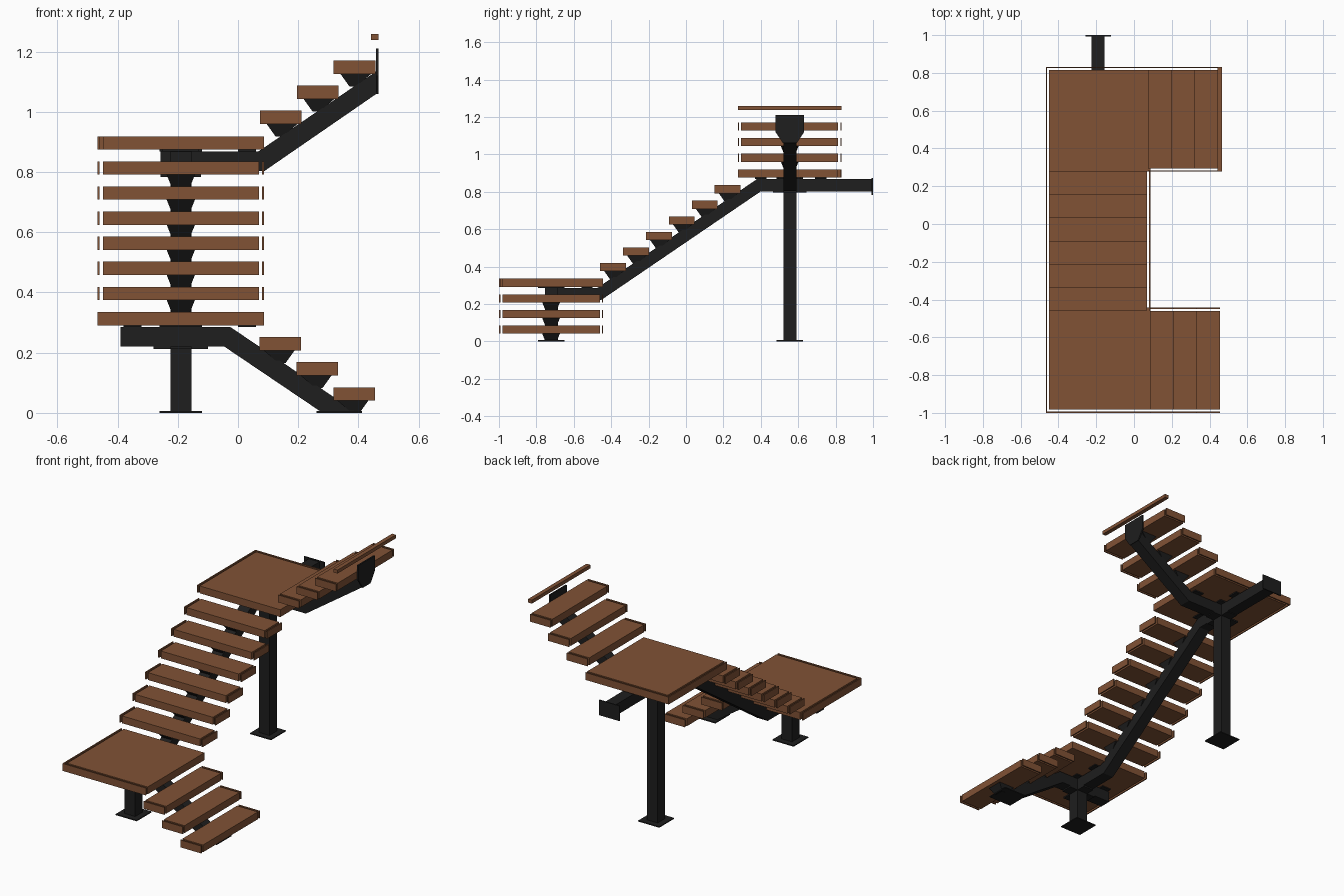
import bpy, bmesh
from mathutils import Vector

if "Cube" in bpy.data.objects:
    bpy.data.objects.remove(bpy.data.objects["Cube"])


def material(name, rgb):
    m = bpy.data.materials.new(name)
    m.diffuse_color = (*rgb, 1)
    m.use_nodes = True
    m.node_tree.nodes["Principled BSDF"].inputs["Base Color"].default_value = m.diffuse_color
    return m


WOOD = material("brown wood", (0.22, 0.085, 0.036))
STEEL = material("black steel", (0.013, 0.013, 0.013))


def finish(name, bm, mat):
    bmesh.ops.recalc_face_normals(bm, faces=bm.faces)
    me = bpy.data.meshes.new(name)
    bm.to_mesh(me)
    bm.free()
    me.materials.append(mat)
    ob = bpy.data.objects.new(name, me)
    bpy.context.collection.objects.link(ob)
    return ob


def box(name, x0, x1, y0, y1, z0, z1, mat):
    bm = bmesh.new()
    bmesh.ops.create_cube(bm, size=1)
    for v in bm.verts:
        v.co = Vector(((x0 + x1) / 2 + v.co.x * (x1 - x0),
                       (y0 + y1) / 2 + v.co.y * (y1 - y0),
                       (z0 + z1) / 2 + v.co.z * (z1 - z0)))
    return finish(name, bm, mat)


def profile(name, pts, axis, centre, half, mat=STEEL):
    """Extrude (run, z[, half width]) points sideways; axis is the run direction."""
    bm = bmesh.new()
    sides = []
    for s in (-1, 1):
        row = []
        for p in pts:
            w = centre + s * (p[2] if len(p) > 2 else half)
            row.append(bm.verts.new((p[0], w, p[1]) if axis == 'x' else (w, p[0], p[1])))
        sides.append(row)
    a, b = sides
    bm.faces.new(a)
    bm.faces.new(b[::-1])
    for i in range(len(a)):
        j = (i + 1) % len(a)
        bm.faces.new((a[i], b[i], b[j], a[j]))
    return finish(name, bm, mat)


T = 0.044          # board thickness
RISE, RUN = 0.0833, 0.1225
EDGE, GAP = 0.007, 0.018


def flight(label, axis, count, run0, z0, direction, lo, hi):
    """Treads with slim end strips and a tapered bracket below each."""
    mid = (lo + hi) / 2
    for i in range(count):
        r = run0 + direction * RUN * i
        z = z0 + RISE * i
        r0, r1 = sorted((r, r + direction * 0.138))
        for part, a, b in (("tread", lo + GAP, hi - GAP),
                           ("tread_strip", lo, lo + EDGE), ("tread_strip", hi - EDGE, hi)):
            if axis == 'x':
                box(f"{label}_{part}_{i}", r0, r1, a, b, z, z + T, WOOD)
            else:
                box(f"{label}_{part}_{i}", a, b, r0, r1, z, z + T, WOOD)
        d = direction
        profile(f"{label}_bracket_{i}",
                [(r + d * 0.022, z, 0.047), (r + d * 0.052, z - 0.042, 0.03),
                 (r + d * 0.075, z - 0.042, 0.03), (r + d * 0.125, z, 0.047)], axis, mid, 0.04)


# three flights of treads
flight("lower", 'x', 3, 0.455, 0.041, -1, -1.0, -0.443)
flight("middle", 'y', 6, -0.459, 0.375, 1, -0.467, 0.087)
flight("upper", 'x', 3, 0.073, 0.960, 1, 0.277, 0.832)

# landings with strips on their two outer edges
for label, z, y0, y1, s0, b0, b1 in (("lower", 0.291, -1.0, -0.443, -1.0, -0.982, -0.443),
                                     ("upper", 0.875, 0.277, 0.832, 0.825, 0.277, 0.814)):
    box(label + "_landing", -0.449, 0.087, b0, b1, z, z + T, WOOD)
    box(label + "_landing_side_strip", -0.467, -0.46, y0, y1, z, z + T, WOOD)
    box(label + "_landing_end_strip", -0.46, 0.087, s0, s0 + EDGE, z, z + T, WOOD)

# nosing at the top floor
box("top_nosing", 0.442, 0.467, 0.277, 0.832, 1.238, 1.259, WOOD)

# steel stringers, each a bent beam
CX, Y1, Y2, H = -0.19, -0.72, 0.555, 0.035
profile("lower_stringer", [(-0.39, 0.22), (-0.045, 0.22), (0.275, 0.004), (0.39, 0.004),
                           (-0.025, 0.285), (-0.39, 0.285)], 'x', Y1, H)
profile("middle_stringer", [(Y1, 0.22), (-0.455, 0.22), (0.40, 0.802), (1 - 0.005, 0.802),
                            (1 - 0.005, 0.868), (0.38, 0.868), (-0.475, 0.285), (Y1, 0.285)],
        'y', CX, H)
profile("upper_stringer", [(CX, 0.803), (0.087, 0.803), (0.46, 1.06), (0.46, 1.135),
                           (0.067, 0.868), (CX, 0.868)], 'x', Y2, H)

# posts with base and cap plates
for label, y, top in (("lower", Y1, 0.215), ("upper", Y2, 0.80)):
    box(label + "_post", CX - H, CX + H, y - H, y + H, 0, top, STEEL)
    box(label + "_post_base", CX - 0.07, CX + 0.07, y - 0.07, y + 0.07, 0, 0.006, STEEL)
    box(label + "_post_cap", CX - H, CX + H, y - 0.09, y + 0.09, top - 0.003, top + 0.006, STEEL)
    box(label + "_post_cap_cross", CX - 0.09, CX + 0.09, y - H, y + H, top - 0.003, top + 0.006, STEEL)

# thin fixing plates between beams and landings
for label, y, z in (("lower", Y1, 0.285), ("upper", Y2, 0.868)):
    box(label + "_landing_plate", CX - 0.07, CX + 0.07, y - 0.07, y + 0.07, z, z + 0.007, STEEL)
    box(label + "_landing_plate_side", 0.0, 0.06, y - 0.06, y + 0.06, z, z + 0.007, STEEL)
for y, z in ((-0.53, 0.285), (0.40, 0.868), (0.72, 0.868)):
    box("landing_plate_run", CX - 0.06, CX + 0.06, y - 0.03, y + 0.03, z, z + 0.007, STEEL)
box("landing_plate_outer", -0.38, -0.32, Y1 - 0.06, Y1 + 0.06, 0.285, 0.292, STEEL)

# floor foot plate and wall plates at the beam ends
box("foot_plate", 0.26, 0.412, Y1 - 0.07, Y1 + 0.07, 0, 0.006, STEEL)
box("rear_wall_plate", CX - 0.067, CX + 0.067, 0.993, 1.0, 0.783, 0.874, STEEL)
profile("top_wall_plate", [(Y2 - 0.037, 1.06), (Y2 + 0.037, 1.06), (Y2 + 0.077, 1.12),
                           (Y2 + 0.077, 1.21), (Y2 - 0.077, 1.21), (Y2 - 0.077, 1.12)],
        'y', 0.4625, 0.0045)
